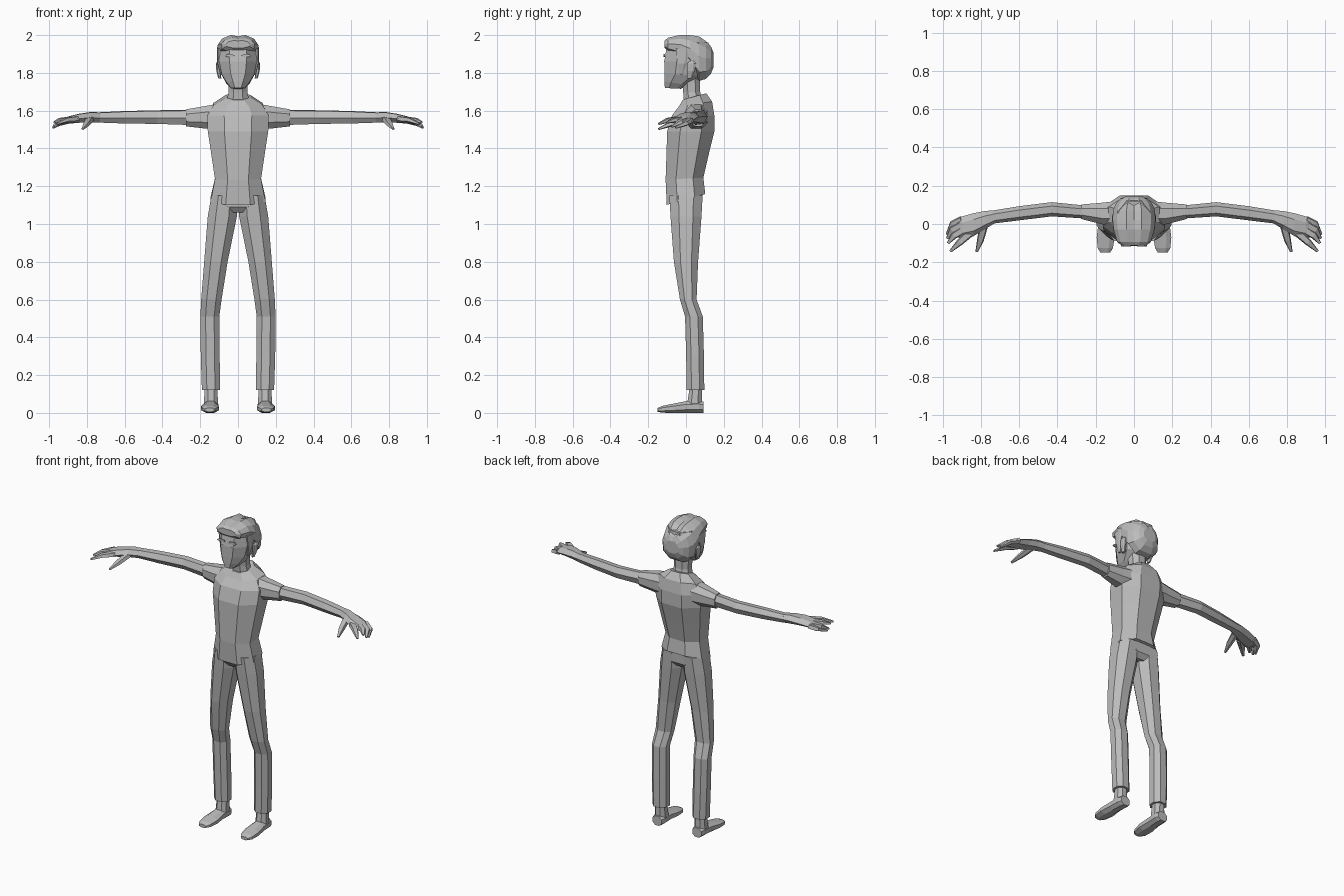
import bpy, bmesh
from mathutils import Vector

grey = bpy.data.materials.new("plain grey")
grey.diffuse_color = (0.5, 0.5, 0.5, 1)

OCT = [(-.45, -1), (.45, -1), (1, -.45), (1, .45), (.45, 1), (-.45, 1), (-1, .45), (-1, -.45)]
HEX = [(-1, -.1), (-.45, -1), (.55, -.9), (1, .1), (.45, 1), (-.55, .9)]
DIAMOND = [(-1, -.4), (0, -1), (1, -.4), (.7, .8), (-.7, .8)]
# arch with a centre parting, for the hair
ARCH = [(-.45, -1), (.45, -1), (.95, -.6), (1, .1), (.8, .65), (.36, 1), (0, .86),
        (-.36, 1), (-.8, .65), (-1, .1), (-.95, -.6)]


def finish(name, bm, mirror):
    bmesh.ops.recalc_face_normals(bm, faces=bm.faces)
    me = bpy.data.meshes.new(name)
    bm.to_mesh(me)
    bm.free()
    me.materials.append(grey)
    ob = bpy.data.objects.new(name, me)
    bpy.context.collection.objects.link(ob)
    if mirror:
        ob.modifiers.new("mirror", 'MIRROR').use_mirror_merge = False
    return ob


def skin(bm, loops):
    rings = [[bm.verts.new(p) for p in loop] for loop in loops]
    n = len(rings[0])
    for a, b in zip(rings, rings[1:]):
        for i in range(n):
            j = (i + 1) % n
            bm.faces.new((a[i], a[j], b[j], b[i]))
    bm.faces.new(rings[0])
    bm.faces.new(rings[-1])


def loft(name, axis, rings, profile=OCT, mirror=False):
    """rings: (position, centre1, centre2, half1, half2[, slope along second direction])"""
    bm = bmesh.new()
    loops = []
    for r in rings:
        pos, c1, c2, h1, h2 = r[:5]
        slope = r[5] if len(r) > 5 else 0
        loop = []
        for u, v in profile:
            a, b, p = c1 + u * h1, c2 + v * h2, pos + slope * v * h2
            loop.append({'x': (p, a, b), 'y': (a, p, b), 'z': (a, b, p)}[axis])
        loops.append(loop)
    skin(bm, loops)
    return finish(name, bm, mirror)


def tube(name, points, radii):
    """Tapered finger along a short path."""
    bm = bmesh.new()
    pts = [Vector(p) for p in points]
    loops = []
    for i, p in enumerate(pts):
        d = (pts[min(i + 1, len(pts) - 1)] - pts[max(i - 1, 0)]).normalized()
        side = d.cross(Vector((0, 0, 1))).normalized()
        up = side.cross(d)
        loops.append([p + side * u * radii[i] + up * v * radii[i] * .8 for u, v in DIAMOND])
    skin(bm, loops)
    finish(name, bm, True)


def plate(name, outline, y, mirror=True):
    """Thin plate facing forward, outline in x, z."""
    bm = bmesh.new()
    skin(bm, [[(x, yy, z) for x, z in outline] for yy in (y, y + .008)])
    finish(name, bm, mirror)


# Shirt
loft("shirt", 'z', [
    (1.13, 0, 0, .145, .102, .28), (1.24, 0, -.008, .122, .1, .05), (1.38, 0, .01, .143, .113),
    (1.49, 0, .025, .16, .125), (1.575, 0, .038, .162, .112), (1.635, 0, .05, .13, .088, .15),
    (1.675, 0, .045, .066, .062, .28)])
loft("sleeve", 'x', [
    (.09, .055, 1.57, .065, .07), (.17, .055, 1.565, .056, .06), (.275, .064, 1.562, .038, .045)],
    mirror=True)

# Trousers
loft("pelvis", 'z', [(1.06, 0, .0, .06, .06), (1.09, 0, 0, .12, .085), (1.2, 0, 0, .122, .088)])
loft("trouser_leg", 'z', [
    (.12, .143, .05, .048, .047), (.3, .147, .048, .05, .047), (.51, .149, .042, .05, .047),
    (.6, .141, .012, .054, .044), (.8, .117, 0, .062, .064), (1.04, .083, 0, .077, .082),
    (1.15, .073, 0, .068, .088)], mirror=True)

# Shoes
loft("ankle", 'z', [(.04, .143, .045, .038, .04), (.14, .143, .052, .033, .032)], mirror=True)
loft("shoe", 'y', [
    (.093, .143, .03, .032, .03), (.07, .143, .032, .04, .032), (0, .146, .031, .04, .031),
    (-.07, .148, .024, .047, .024), (-.125, .15, .019, .04, .018), (-.15, .15, .016, .025, .01)],
    mirror=True)

# Arms and hands
loft("arm", 'x', [
    (.25, .062, 1.564, .034, .04), (.43, .077, 1.566, .037, .036), (.6, .056, 1.565, .037, .033),
    (.74, .036, 1.564, .034, .027)], HEX, True)
loft("palm", 'x', [
    (.73, .037, 1.564, .034, .027), (.78, .02, 1.566, .048, .027), (.84, -.004, 1.56, .06, .024),
    (.9, -.018, 1.55, .057, .019), (.925, -.02, 1.542, .05, .013)], HEX, True)
for name, mid, tip, start in [
        ("little_finger", (.948, 0, 1.533), (.978, -.055, 1.51), (.9, .02, 1.548)),
        ("ring_finger", (.95, -.03, 1.54), (.976, -.075, 1.515), (.9, -.005, 1.55)),
        ("middle_finger", (.94, -.06, 1.55), (.972, -.1, 1.538), (.88, -.025, 1.555)),
        ("index_finger", (.91, -.095, 1.55), (.96, -.143, 1.53), (.855, -.045, 1.555)),
        ("thumb", (.803, -.085, 1.528), (.822, -.145, 1.503), (.785, -.01, 1.555))]:
    tube(name, [start, mid, tip], [.022, .018, .007])

# Neck and head
loft("neck", 'z', [(1.64, 0, .04, .062, .05), (1.7, 0, .03, .05, .045), (1.8, 0, .025, .052, .05)])
loft("head", 'z', [
    (1.718, 0, -.07, .036, .042, -.05), (1.745, 0, -.05, .06, .064, -.15),
    (1.79, 0, -.01, .086, .105, -.05), (1.86, 0, .005, .1, .12), (1.92, 0, .01, .1, .115),
    (1.96, 0, .02, .085, .1)])
loft("ear", 'z', [
    (1.77, .096, .018, .008, .012), (1.81, .104, .026, .011, .02), (1.85, .106, .03, .01, .024),
    (1.862, .104, .03, .006, .012)], mirror=True)

# Hair with a centre parting
loft("hair", 'y', [
    (-.113, 0, 1.952, .062, .02), (-.095, 0, 1.95, .088, .036), (-.03, 0, 1.945, .106, .056),
    (.02, 0, 1.922, .112, .078), (.07, 0, 1.875, .11, .118), (.105, 0, 1.868, .096, .1),
    (.132, 0, 1.868, .072, .072), (.145, 0, 1.868, .045, .04)], ARCH)
loft("sideburn", 'z', [
    (1.79, .09, -.025, .005, .008), (1.85, .101, -.02, .009, .022), (1.93, .1, -.015, .01, .04)],
    mirror=True)

# Face
plate("brow", [(.015, 1.884), (.06, 1.884), (.068, 1.89), (.055, 1.9), (.018, 1.895)], -.118)
plate("eye", [(.024, 1.858), (.042, 1.858), (.042, 1.864), (.024, 1.864)], -.117)
